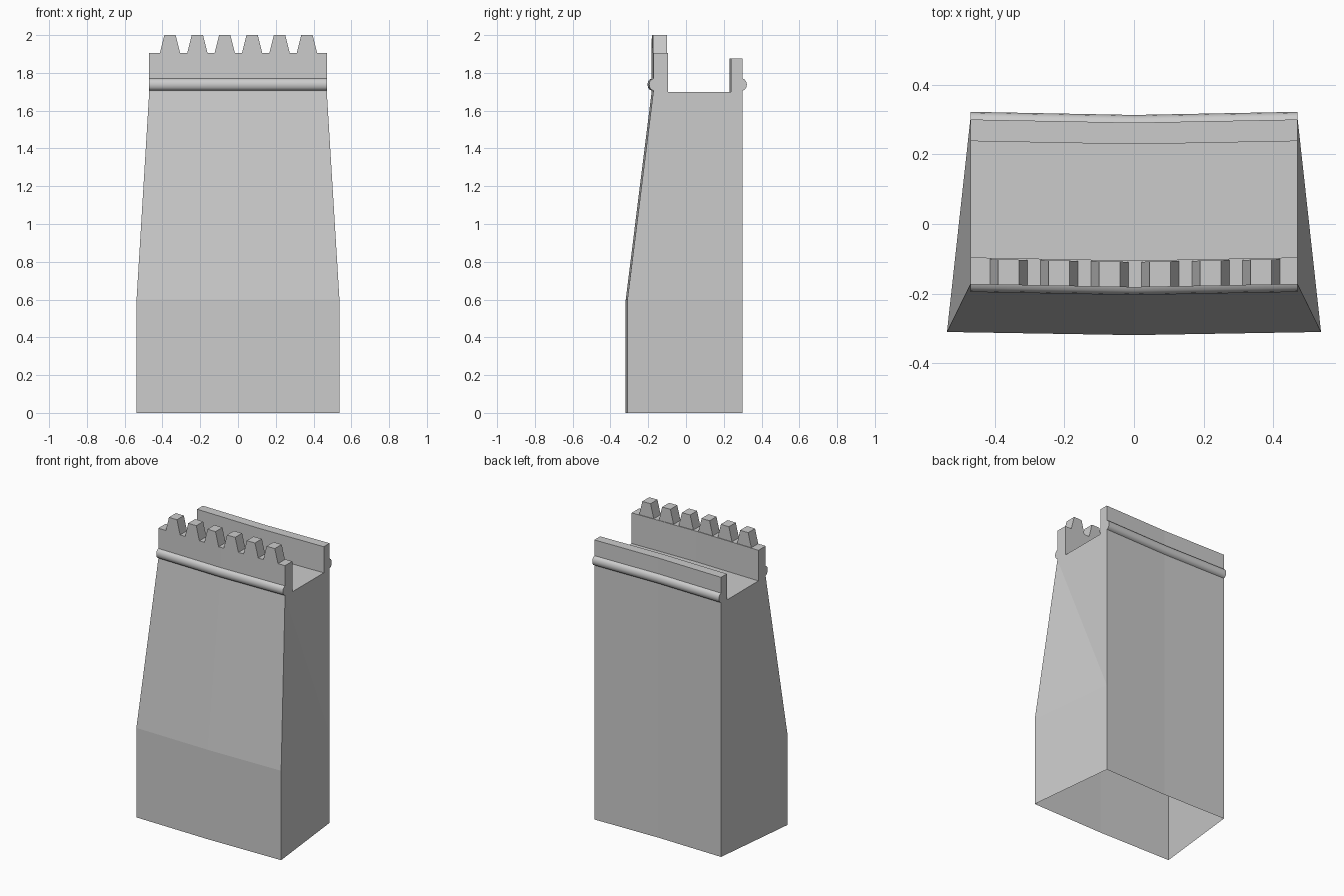
import bpy, bmesh, math

if "Cube" in bpy.data.objects:
    bpy.data.objects.remove(bpy.data.objects["Cube"])

BOW = -0.009          # the wall bows slightly toward the front at its middle
HALF = 0.47           # half width of the top and back


def bow(x):
    return BOW * (1 - min(abs(x) / HALF, 1))


def finish(name, bm, smooth=False):
    bmesh.ops.recalc_face_normals(bm, faces=bm.faces)
    me = bpy.data.meshes.new(name)
    bm.to_mesh(me)
    bm.free()
    ob = bpy.data.objects.new(name, me)
    bpy.context.collection.objects.link(ob)
    if smooth:
        bpy.context.view_layer.objects.active = ob
        ob.select_set(True)
        bpy.ops.object.shade_smooth_by_angle(angle=math.radians(50))
        ob.select_set(False)
    return ob


def sweep(name, profile, end_faces, open_edge=None, smooth=False):
    """Carry a (y, z, half width) profile across the left, middle and right stations."""
    bm = bmesh.new()
    rows = [[bm.verts.new((s * w, y + (BOW if s == 0 else 0), z)) for y, z, w in profile]
            for s in (-1, 0, 1)]
    n = len(profile)
    for a, b in zip(rows, rows[1:]):
        for i in range(n):
            if i != open_edge:
                j = (i + 1) % n
                bm.faces.new((a[i], a[j], b[j], b[i]))
    for row in (rows[0], rows[-1]):
        for f in end_faces:
            bm.faces.new([row[i] for i in f])
    return finish(name, bm, smooth)


# Wall body: flared front, walkway between two parapets, open underside
body = [(-0.31, 0, 0.537), (-0.31, 0.6, 0.537), (-0.173, 1.7, HALF), (-0.173, 1.905, HALF),
        (-0.096, 1.905, HALF), (-0.096, 1.7, HALF), (0.238, 1.7, HALF), (0.238, 1.875, HALF),
        (0.30, 1.875, HALF), (0.30, 1.7, HALF), (0.30, 0.6, HALF), (0.30, 0, HALF)]
sweep("wall_body", body,
      [(0, 1, 10, 11), (1, 2, 10), (2, 5, 6, 9, 10), (2, 3, 4, 5), (6, 7, 8, 9)],
      open_edge=11)

# Rounded string courses on the front and back
for name, y0, side in (("front_moulding", -0.171, -1), ("back_moulding", 0.298, 1)):
    arc = [(y0 + side * 0.024 * math.sin(math.pi * k / 6),
            1.738 - 0.032 * math.cos(math.pi * k / 6), HALF) for k in range(7)]
    sweep(name, arc, [tuple(range(7))], smooth=True)

# Six tapered battlements on the front parapet
for k in range(6):
    cx = -0.36 + 0.145 * k
    bm = bmesh.new()
    ring = [(-0.055, 1.9), (0.055, 1.9), (0.03, 2.0), (-0.03, 2.0)]
    front, back = [[bm.verts.new((cx + dx, y + bow(cx + dx), z)) for dx, z in ring]
                   for y in (-0.173, -0.1)]
    bm.faces.new(front)
    bm.faces.new(back)
    for i in range(4):
        j = (i + 1) % 4
        bm.faces.new((front[i], front[j], back[j], back[i]))
    finish(f"battlement_{k + 1}", bm)
